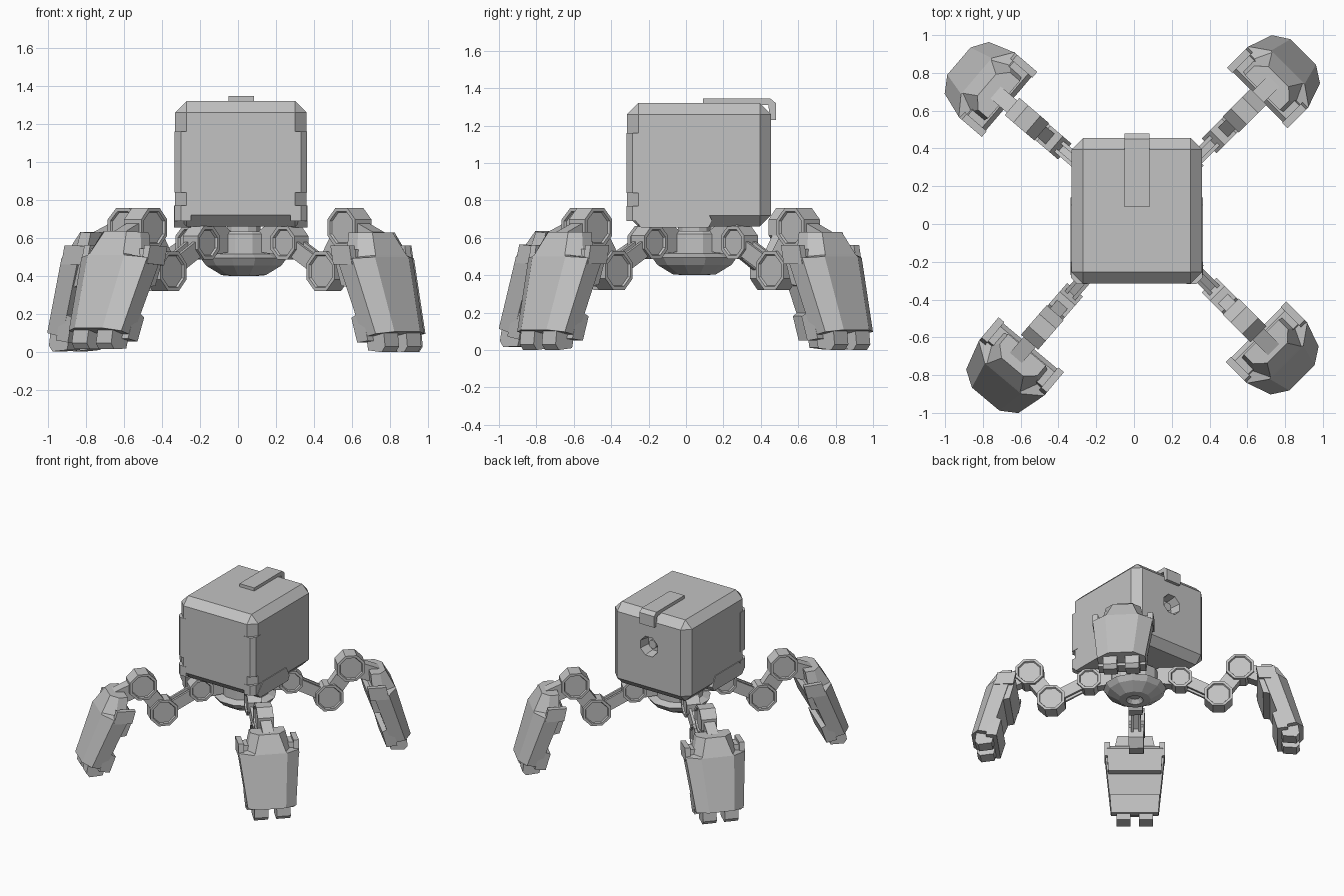
import bpy, bmesh, math
from mathutils import Matrix

cube = bpy.data.objects.get("Cube")
if cube:
    bpy.data.objects.remove(cube, do_unlink=True)

grey = bpy.data.materials.new("plain grey")
grey.use_nodes = True
COLOUR = (0.54, 0.54, 0.54, 1)
grey.diffuse_color = COLOUR
grey.node_tree.nodes["Principled BSDF"].inputs["Base Color"].default_value = COLOUR

BODY_X, HUB = 0.015, (0.03, 0.045)


def finish(bm, name, matrix=Matrix()):
    bmesh.ops.recalc_face_normals(bm, faces=bm.faces)
    mesh = bpy.data.meshes.new(name)
    bm.to_mesh(mesh)
    bm.free()
    mesh.materials.append(grey)
    ob = bpy.data.objects.new(name, mesh)
    ob.matrix_world = matrix
    bpy.context.collection.objects.link(ob)
    return ob


def loft(name, rings, matrix=Matrix(), rim=0.0):
    """Skin between matching rings of points and cap both ends."""
    bm = bmesh.new()
    rows = [[bm.verts.new(p) for p in ring] for ring in rings]
    n = len(rows[0])
    for a, b in zip(rows, rows[1:]):
        for i in range(n):
            j = (i + 1) % n
            bm.faces.new((a[i], a[j], b[j], b[i]))
    caps = [bm.faces.new(rows[0]), bm.faces.new(rows[-1])]
    bmesh.ops.recalc_face_normals(bm, faces=bm.faces)
    if rim:
        bmesh.ops.inset_individual(bm, faces=caps, thickness=rim, depth=0)
        bmesh.ops.inset_individual(bm, faces=caps, thickness=0.006, depth=-0.012)
    return finish(bm, name, matrix)


def side_prism(name, profile, x0, x1):
    """Extrude a (y, z) profile along x."""
    return loft(name, [[(x, y, z) for y, z in profile] for x in (x0, x1)])


def leg_prism(name, profile, half, matrix, mid=0.0, rim=0.0, taper=0.0):
    """Extrude a (reach, z) profile across the leg, narrowing downwards by taper."""
    return loft(name, [[(u, mid + s * (half - taper * (0.6 - z)), z) for u, z in profile] for s in (-1, 1)],
                matrix, rim)


def circle(cx, cy, r, n):
    return [(cx + r * math.cos(math.tau * (i + 0.5) / n),
             cy + r * math.sin(math.tau * (i + 0.5) / n)) for i in range(n)]


def turned(name, profile, n=12):
    """Stack of rings (radius, z) around the hub."""
    return loft(name, [[(x, y, z) for x, y in circle(*HUB, r, n)] for r, z in profile])


def bar(name, a, b, thick, half, matrix, mid=0.0):
    dx, dz = b[0] - a[0], b[1] - a[1]
    k = thick / 2 / math.hypot(dx, dz)
    nx, nz = -dz * k, dx * k
    pts = [(a[0] + nx, a[1] + nz), (b[0] + nx, b[1] + nz), (b[0] - nx, b[1] - nz), (a[0] - nx, a[1] - nz)]
    return leg_prism(name, pts, half, matrix, mid)


# Bevelled head with a round socket in the back
bm = bmesh.new()
bmesh.ops.create_cube(bm, size=1, matrix=Matrix.Translation((BODY_X, 0.07, 0.99)) @ Matrix.Diagonal((0.69, 0.77, 0.66, 1)))
bmesh.ops.bevel(bm, geom=bm.edges[:], offset=0.06, segments=1, affect='EDGES')
body = finish(bm, "body")
cutter = loft("socket_cutter", [[(x, y, z) for x, z in circle(BODY_X, 1.05, r, 8)]
                                for y, r in ((0.37, 0.07), (0.47, 0.085))])
cut = body.modifiers.new("socket", 'BOOLEAN')
cut.operation, cut.object, cut.solver = 'DIFFERENCE', cutter, 'EXACT'
bpy.context.view_layer.objects.active = body
bpy.ops.object.modifier_apply(modifier=cut.name)
bpy.data.objects.remove(cutter, do_unlink=True)
loft("socket_plug", [[(x, y, z) for x, z in circle(BODY_X, 1.05, 0.035, 8)] for y in (0.36, 0.41)])

# Clip running over the top and down the back
side_prism("top_clip", [(0.09, 1.31), (0.09, 1.345), (0.45, 1.345), (0.48, 1.32), (0.48, 1.23), (0.45, 1.23), (0.44, 1.31)],
           -0.05, 0.083)

# Front corner plates and lower side skirts, on both sides
PLATE = [(0.262, -0.318), (0.315, -0.318), (0.348, -0.285), (0.348, -0.225), (0.30, -0.225), (0.262, -0.26)]
for side, label in ((1, "left"), (-1, "right")):
    for part, low, high in (("corner_plate", 0.84, 1.16), ("corner_foot", 0.69, 0.77)):
        loft(label + "_" + part, [[(BODY_X + side * x, y, z) for x, y in PLATE] for z in (low, high)])
    side_prism(label + "_skirt", [(-0.27, 0.69), (-0.20, 0.77), (0.10, 0.77), (0.14, 0.69), (0.12, 0.655), (-0.24, 0.655)],
               BODY_X + side * 0.262, BODY_X + side * 0.351)

# Hub below the head
turned("neck", [(0.09, 0.60), (0.09, 0.68)])
turned("hub_drum", [(0.18, 0.50), (0.18, 0.62), (0.165, 0.635)])
turned("hub_bowl", [(0.04, 0.43), (0.065, 0.40), (0.12, 0.405), (0.205, 0.455), (0.235, 0.495), (0.17, 0.52)])

# Foot shell: half outlines of (reach, across) with height and slope
FOOT = [(0.085, 0.2, [(1.06, 0.175), (1.16, 0.18), (1.215, 0.095)]),
        (0.50, 0.1, [(0.92, 0.222), (1.03, 0.225), (1.10, 0.125)]),
        (0.51, 0.1, [(0.92, 0.16), (1.0, 0.16), (1.095, 0.115)]),
        (0.63, 0.0, [(0.91, 0.13), (0.98, 0.13), (1.03, 0.075)])]
HIP, KNEE, ANKLE = (0.34, 0.575), (0.625, 0.425), (0.785, 0.655)


def leg(label, degrees, twist, shift, lean):
    hub = Matrix.Translation((*HUB, 0))
    m = hub @ Matrix.Rotation(math.radians(degrees), 4, 'Z')
    # Joints and links
    leg_prism(label + "_hip_bracket", [(0.12, 0.53), (0.12, 0.62), (0.24, 0.69), (0.33, 0.70), (0.37, 0.66), (0.36, 0.58),
                                       (0.30, 0.51)], 0.038, m)
    for part, joint, r, half in (("hip", HIP, 0.095, 0.052), ("knee", KNEE, 0.112, 0.055), ("ankle", ANKLE, 0.112, 0.06)):
        leg_prism(label + "_" + part + "_joint", circle(*joint, r, 8), half, m, rim=0.02)
    for v in (-0.027, 0.027):
        bar(label + "_upper_link", HIP, KNEE, 0.09, 0.01, m, v)
    bar(label + "_upper_core", HIP, KNEE, 0.05, 0.025, m)
    bar(label + "_lower_link", KNEE, ANKLE, 0.12, 0.036, m)
    bar(label + "_foot_link", ANKLE, (0.98, 0.575), 0.12, 0.042, m)
    # Faceted shell with a notched inner pad, leaning out from its top
    top = Matrix.Translation((0.95, 0, 0.6))
    f = (hub @ Matrix.Rotation(math.radians(degrees + twist), 4, 'Z') @ Matrix.Translation((shift, 0, 0))
         @ top @ Matrix.Rotation(math.radians(-lean), 4, 'Y') @ top.inverted())
    loft(label + "_foot_shell", [[(u, v, z + slope * (u - 1.1)) for u, v in half]
                                 + [(u, -v, z + slope * (u - 1.1)) for u, v in reversed(half)]
                                 for z, slope, half in FOOT], f)
    leg_prism(label + "_foot_pad", [(1.0, 0.54), (0.90, 0.54), (0.875, 0.51), (0.92, 0.35), (0.98, 0.34), (1.03, 0.20),
                                    (0.985, 0.18), (1.02, 0.05), (1.10, 0.06), (1.02, 0.40)], 0.215, f, taper=0.07)
    for s in (-1, 1):
        leg_prism(label + "_foot_tab", [(0.89, 0.46), (0.87, 0.56), (1.01, 0.56), (1.03, 0.46)], 0.02, f, s * 0.206)
        leg_prism(label + "_toe", [(1.04, 0.10), (1.06, 0.01), (1.16, 0.0), (1.185, 0.03), (1.175, 0.11)], 0.052, f, s * 0.083)


# Heading, extra foot turn, foot shift and foot lean of each leg
for label, *pose in (("front_left", -45, 0, 0, 0), ("back_left", 45, 0, 0.01, 0),
                     ("back_right", 139.5, 0, 0.035, 1), ("front_right", 229, 1, 0.02, 4)):
    leg(label, *pose)
